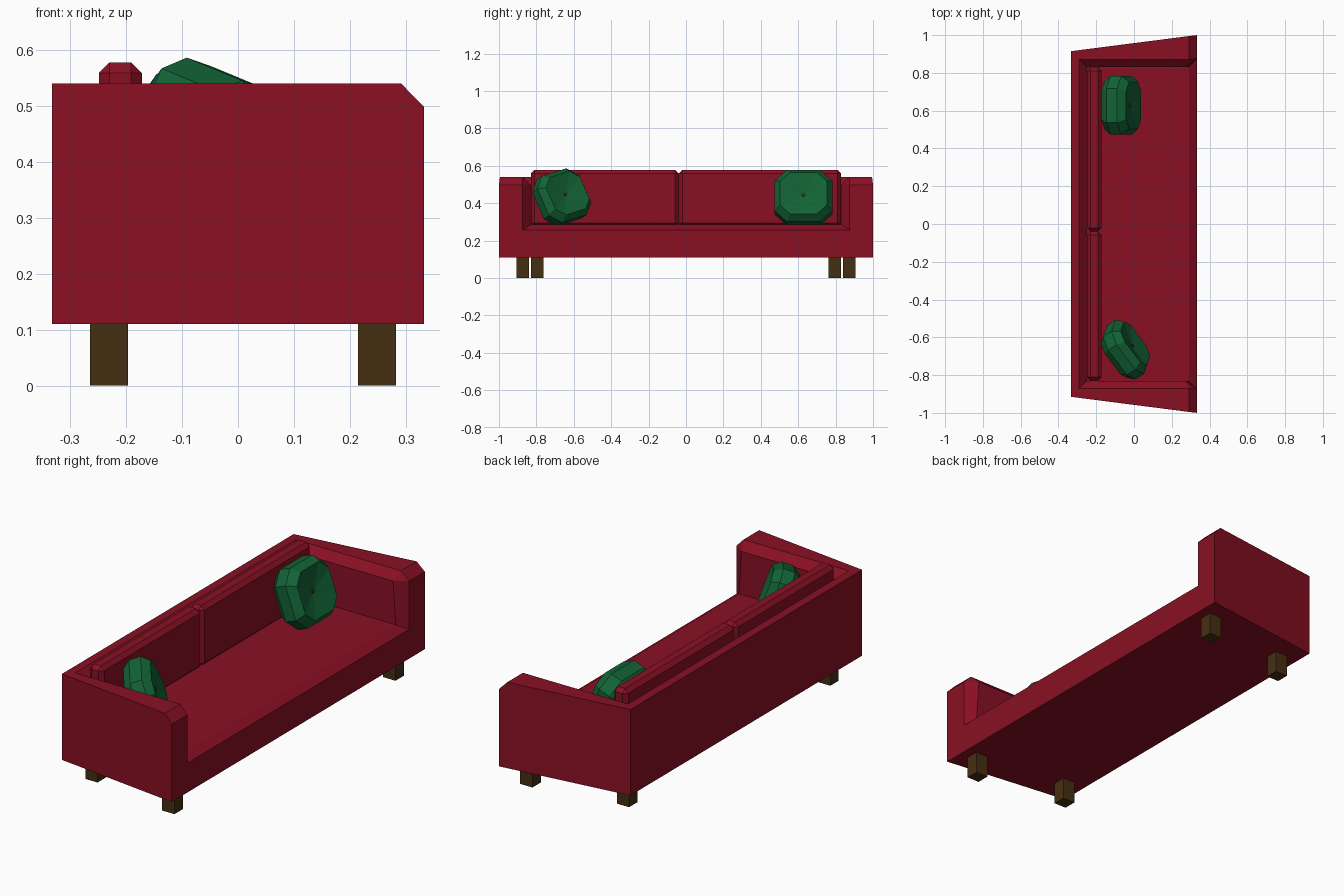
import bpy, bmesh, math
from mathutils import Matrix, Vector

if "Cube" in bpy.data.objects:
    bpy.data.objects.remove(bpy.data.objects["Cube"])


def material(name, rgb):
    m = bpy.data.materials.new(name)
    m.diffuse_color = (*rgb, 1)
    m.use_nodes = True
    m.node_tree.nodes["Principled BSDF"].inputs["Base Color"].default_value = m.diffuse_color
    return m


RED = material("crimson fabric", (0.25, 0.005, 0.017))
GREEN = material("green fabric", (0.006, 0.125, 0.036))
BROWN = material("dark wood", (0.06, 0.028, 0.006))


def finish(name, bm, mat):
    bmesh.ops.recalc_face_normals(bm, faces=bm.faces[:])
    me = bpy.data.meshes.new(name)
    bm.to_mesh(me)
    bm.free()
    me.materials.append(mat)
    ob = bpy.data.objects.new(name, me)
    bpy.context.collection.objects.link(ob)
    return ob


def box(name, lo, hi, mat, bevel=0):
    lo, hi = Vector(lo), Vector(hi)
    bm = bmesh.new()
    bmesh.ops.create_cube(bm, size=1, matrix=Matrix.Translation((lo + hi) / 2)
                          @ Matrix.Diagonal((*(hi - lo), 1)))
    if bevel:
        bmesh.ops.bevel(bm, geom=bm.edges[:], offset=bevel, segments=1,
                        affect='EDGES')
    return finish(name, bm, mat)


# Sofa frame: half of the tapered shell, mirrored across y
P = {
    "A0": (-.333, .915, .11), "A1": (-.333, .915, .54),
    "B0": (.333, 1, .11), "B1": (.333, 1, .498), "B2": (.292, .995, .54),
    "C": (-.29, .872, .54), "D": (.292, .872, .54), "E": (.333, .875, .498),
    "F": (-.25, .832, .5), "G": (.275, .832, .5),
    "F0": (-.25, .832, .285), "G0": (.29, .832, .285), "E0": (.333, .875, .257),
    "a0": (-.333, 0, .11), "a1": (-.333, 0, .54), "b0": (.333, 0, .11),
    "c": (-.29, 0, .54), "f": (-.25, 0, .5), "f0": (-.25, 0, .285),
    "g0": (.29, 0, .285), "e0": (.333, 0, .257),
}
FACES = ["a0 a1 A1 A0", "a0 A0 B0 b0", "A0 A1 B2 B1 B0", "a1 c C A1",
         "A1 C D B2", "B2 D E B1", "c f F C", "C F G D", "D G E",
         "f f0 F0 F", "F F0 G0 G", "G G0 E0 E", "f0 g0 G0 F0",
         "g0 e0 E0 G0", "B0 B1 E E0", "b0 B0 E0 e0"]
bm = bmesh.new()
V = {k: bm.verts.new(co) for k, co in P.items()}
for f in FACES:
    bm.faces.new([V[k] for k in f.split()])
bmesh.ops.mirror(bm, geom=bm.verts[:] + bm.edges[:] + bm.faces[:],
                 axis='Y', merge_dist=1e-4)
bmesh.ops.remove_doubles(bm, verts=bm.verts[:], dist=1e-4)
finish("sofa_frame", bm, RED)

# Back cushions, meeting slightly off centre
box("back_cushion_left", (-.249, -.83, .275), (-.172, -.039, .578), RED, .019)
box("back_cushion_right", (-.249, -.039, .275), (-.172, .83, .578), RED, .019)

# Legs
for side, s in (("left", -1), ("right", 1)):
    for end, x, y in (("front", .249, .873), ("rear", -.231, .795)):
        box(f"{end}_leg_{side}", (x - .034, s * y - .033, 0),
            (x + .034, s * y + .033, .112), BROWN)


# Throw pillows: puckered octagons with a button in the middle
def pillow(name, loc, yaw, tilt, roll, scale):
    k = .58
    octagon = [(1, k), (k, 1), (-k, 1), (-1, k),
               (-1, -k), (-k, -1), (k, -1), (1, -k)]
    M = (Matrix.Translation(loc) @ Matrix.Rotation(math.radians(yaw), 4, 'Z')
         @ Matrix.Rotation(math.radians(-tilt), 4, 'Y')
         @ Matrix.Rotation(math.radians(roll), 4, 'X')
         @ Matrix.Scale(scale, 4))
    bm = bmesh.new()
    rings = [[bm.verts.new(M @ Vector((h, a * r, b * r * .94)))
              for a, b in octagon]
             for r, h in ((.125, -.07), (.155, -.03), (.155, .03), (.125, .07))]
    for lo, hi in zip(rings, rings[1:]):
        for i in range(8):
            j = (i + 1) % 8
            bm.faces.new((lo[i], lo[j], hi[j], hi[i]))
    for ring, h in ((rings[0], -.045), (rings[-1], .045)):
        hub = bm.verts.new(M @ Vector((h, 0, 0)))
        for i in range(8):
            bm.faces.new((ring[i], ring[(i + 1) % 8], hub))
    finish(name, bm, GREEN)
    bm = bmesh.new()
    bmesh.ops.create_cone(bm, cap_ends=True, segments=8, radius1=.011,
                          radius2=.011, depth=.012,
                          matrix=M @ Matrix.Translation((.046, 0, 0))
                          @ Matrix.Rotation(math.pi / 2, 4, 'Y'))
    finish(name + "_button", bm, BROWN)


pillow("pillow_right", (-.068, .628, .43), 0, 20, 0, 1)
pillow("pillow_left", (-.045, -.665, .432), 32, 20, 15, .94)
